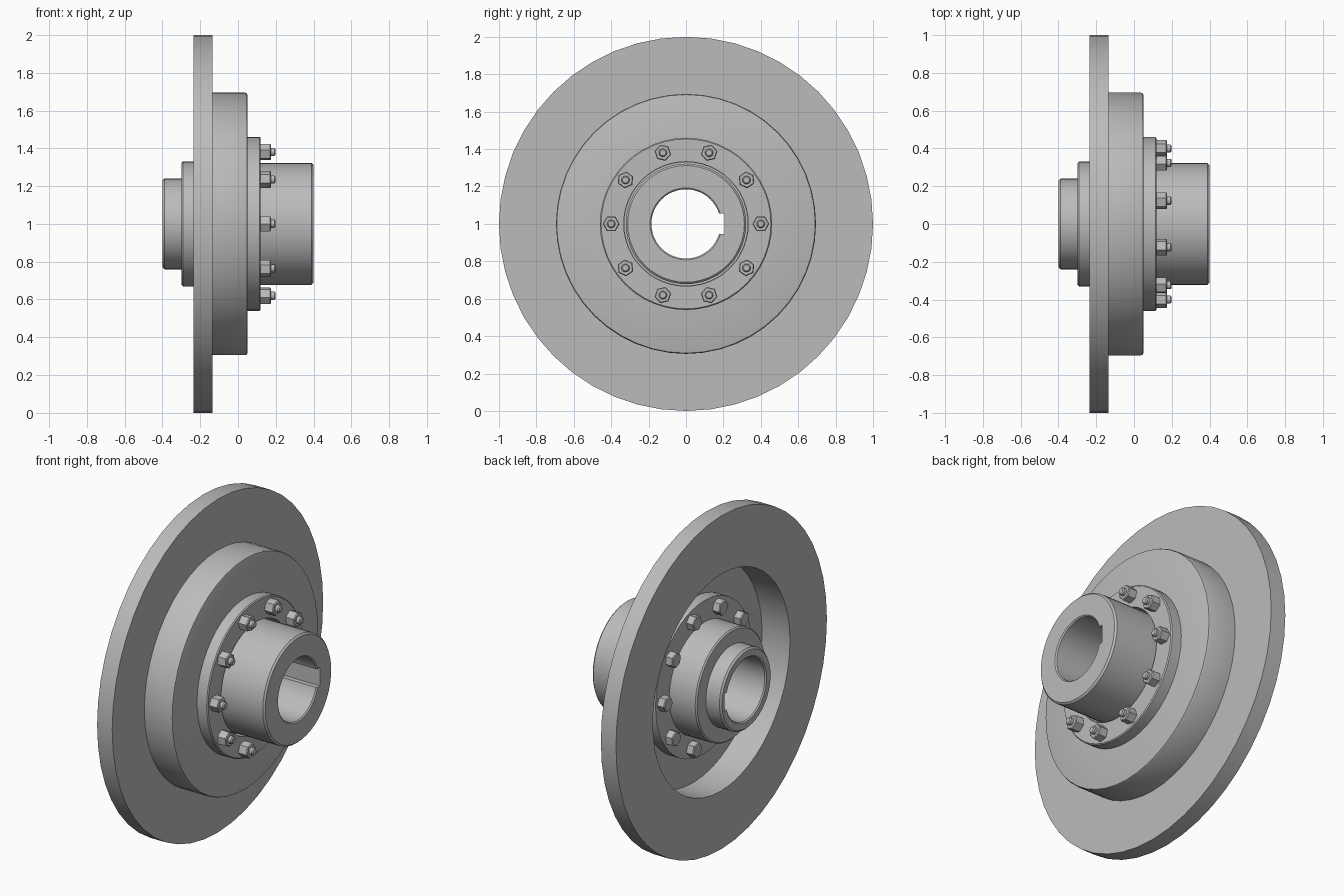
import bpy, bmesh, math
from mathutils import Matrix

cube = bpy.data.objects.get("Cube")
if cube:
    bpy.data.objects.remove(cube, do_unlink=True)

steel = bpy.data.materials.new("grey_steel")
steel.use_nodes = True
GREY = (0.5, 0.5, 0.5, 1)
steel.diffuse_color = GREY
steel.node_tree.nodes["Principled BSDF"].inputs["Base Color"].default_value = GREY

CENTRE = Matrix.Translation((0, 0, 1))


def add_object(name, mesh, matrix=CENTRE):
    ob = bpy.data.objects.new(name, mesh)
    bpy.context.collection.objects.link(ob)
    ob.matrix_world = matrix
    return ob


def smooth(ob):
    bpy.ops.object.select_all(action='DESELECT')
    ob.select_set(True)
    bpy.context.view_layer.objects.active = ob
    bpy.ops.object.shade_smooth_by_angle(angle=math.radians(30))


def lathe(name, profile, sides=48):
    """Revolve a closed (x, radius) outline around the x axis."""
    bm = bmesh.new()
    rings = []
    for i in range(sides):
        a = math.tau * i / sides
        rings.append([bm.verts.new((x, r * math.cos(a), r * math.sin(a)))
                      for x, r in profile])
    n = len(profile)
    for i in range(sides):
        p, q = rings[i], rings[(i + 1) % sides]
        for j in range(n):
            k = (j + 1) % n
            if profile[j][1] + profile[k][1] > 0:
                bm.faces.new((p[j], p[k], q[k], q[j]))
    bmesh.ops.remove_doubles(bm, verts=bm.verts, dist=1e-5)
    bmesh.ops.dissolve_degenerate(bm, edges=bm.edges, dist=1e-5)
    bmesh.ops.recalc_face_normals(bm, faces=bm.faces)
    mesh = bpy.data.meshes.new(name)
    bm.to_mesh(mesh)
    bm.free()
    mesh.materials.append(steel)
    return mesh


# Friction disc with its hat-shaped centre
disc = add_object("brake_disc", lathe("brake_disc", [
    (-0.235, 0.65), (-0.235, 1.0), (-0.135, 1.0), (-0.135, 0.695),
    (0.038, 0.695), (0.047, 0.691), (0.05, 0.682), (0.05, 0.33), (-0.05, 0.33), (-0.05, 0.65)]))
smooth(disc)

# Hub with inner flange, stepped nose and bore
hub = add_object("hub", lathe("hub", [
    (-0.4, 0.192), (-0.4, 0.23), (-0.39, 0.24), (-0.3, 0.24), (-0.3, 0.322), (-0.292, 0.33),
    (-0.12, 0.33), (-0.12, 0.46), (-0.05, 0.46), (-0.05, 0.322), (0.39, 0.322),
    (0.4, 0.312), (0.4, 0.192), (0.393, 0.185), (-0.393, 0.185)]))

# Keyway cut along the bore
bm = bmesh.new()
bmesh.ops.create_cube(bm, size=1, matrix=Matrix.Translation((0, 0.155, 0)) @ Matrix.Diagonal((1, 0.1, 0.11, 1)))
key_mesh = bpy.data.meshes.new("keyway_cutter")
bm.to_mesh(key_mesh)
bm.free()
key_mesh.materials.append(steel)
cutter = add_object("keyway_cutter", key_mesh)
cutter.hide_render = True
cut = hub.modifiers.new("keyway", 'BOOLEAN')
cut.operation, cut.solver, cut.object = 'DIFFERENCE', 'EXACT', cutter
bpy.context.view_layer.objects.active = hub
bpy.ops.object.modifier_apply(modifier=cut.name)
bpy.data.objects.remove(cutter, do_unlink=True)
smooth(hub)

# Outer clamp ring
ring = add_object("clamp_ring", lathe("clamp_ring", [
    (0.05, 0.333), (0.05, 0.46), (0.114, 0.46), (0.12, 0.454), (0.12, 0.333)]))
smooth(ring)

# Bolts, heads inside and nuts outside
bolt_parts = {
    "bolt_shank": lathe("bolt_shank", [(-0.13, 0), (-0.13, 0.022), (0.192, 0.022), (0.198, 0.016), (0.198, 0)], 16),
    "bolt_head": lathe("bolt_head", [(-0.12, 0), (-0.12, 0.045), (-0.16, 0.045), (-0.165, 0.04), (-0.165, 0)], 6),
    "nut": lathe("nut", [(0.12, 0), (0.12, 0.045), (0.17, 0.045), (0.175, 0.04), (0.175, 0)], 6),
}
for i in range(10):
    place = CENTRE @ Matrix.Rotation(math.tau * i / 10, 4, 'X') @ Matrix.Translation((0, 0.4, 0))
    for name, mesh in bolt_parts.items():
        ob = add_object(f"{name}_{i + 1}", mesh, place)
        if i == 0 and name == "bolt_shank":
            smooth(ob)
